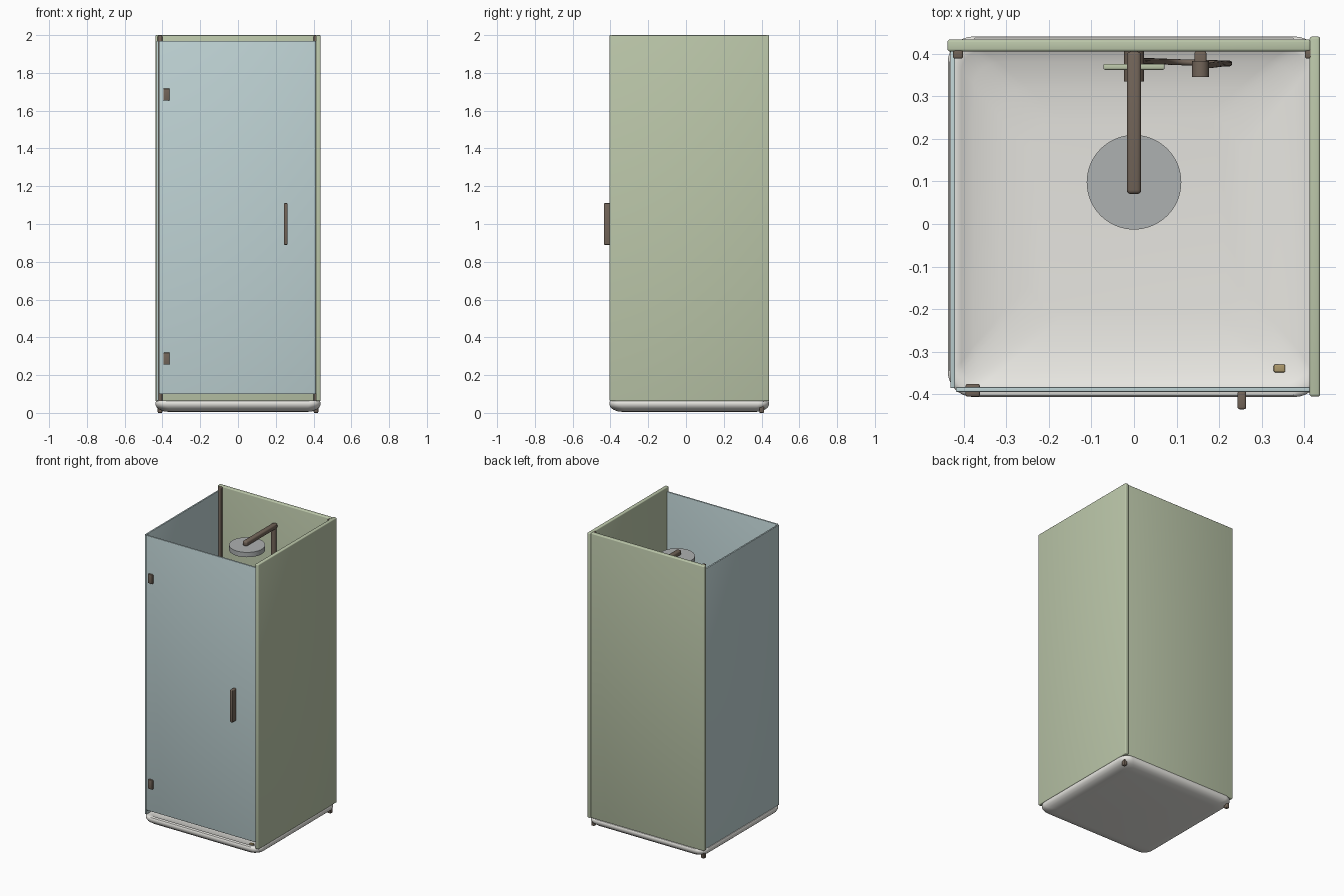
import bpy, bmesh, math
from mathutils import Vector

if "Cube" in bpy.data.objects:
    bpy.data.objects.remove(bpy.data.objects["Cube"])


def material(name, rgb):
    m = bpy.data.materials.new(name)
    m.diffuse_color = (*rgb, 1)
    m.use_nodes = True
    m.node_tree.nodes["Principled BSDF"].inputs["Base Color"].default_value = m.diffuse_color
    return m


GREEN = material("wall_green", (0.50, 0.57, 0.40))
GLASS = material("glass_blue", (0.52, 0.65, 0.66))
BRONZE = material("bronze", (0.17, 0.13, 0.10))
WHITE = material("tray_white", (0.80, 0.79, 0.75))
STEEL = material("steel", (0.42, 0.44, 0.44))
BRASS = material("brass", (0.42, 0.32, 0.15))


def finish(name, bm, mat):
    me = bpy.data.meshes.new(name)
    bmesh.ops.recalc_face_normals(bm, faces=bm.faces)
    bm.to_mesh(me)
    bm.free()
    ob = bpy.data.objects.new(name, me)
    bpy.context.collection.objects.link(ob)
    me.materials.append(mat)
    me.shade_smooth()
    me.set_sharp_from_angle(angle=math.radians(40))
    return ob


def box(name, lo, hi, mat, bevel=0.003):
    bm = bmesh.new()
    bmesh.ops.create_cube(bm, size=1)
    for v in bm.verts:
        v.co = Vector([(a + b) / 2 + c * (b - a) for a, b, c in zip(lo, hi, v.co)])
    bmesh.ops.bevel(bm, geom=bm.edges[:], offset=bevel, segments=3, profile=0.5, affect='EDGES')
    return finish(name, bm, mat)


def rod(name, a, b, r, mat, segs=32):
    a, b = Vector(a), Vector(b)
    bm = bmesh.new()
    bmesh.ops.create_cone(bm, cap_ends=True, segments=segs, radius1=r, radius2=r, depth=(b - a).length)
    rot = (b - a).to_track_quat('Z', 'Y')
    for v in bm.verts:
        v.co = rot @ v.co + (a + b) / 2
    return finish(name, bm, mat)


def tube(name, pts, r, mat):
    cu = bpy.data.curves.new(name, 'CURVE')
    cu.dimensions = '3D'
    cu.bevel_depth, cu.bevel_resolution, cu.use_fill_caps = r, 3, True
    sp = cu.splines.new('BEZIER')
    sp.bezier_points.add(len(pts) - 1)
    for p, co in zip(sp.bezier_points, pts):
        p.co = co
        p.handle_left_type = p.handle_right_type = 'AUTO'
    cu.materials.append(mat)
    ob = bpy.data.objects.new(name, cu)
    bpy.context.collection.objects.link(ob)
    return ob


# Shower tray: stacked rounded-rectangle loops (inset, corner radius, height)
def tray_loop(bm, inset, rad, z):
    hx, hy = 0.437 - inset, 0.423 - inset
    out = []
    for k, (sx, sy) in enumerate(((1, 1), (-1, 1), (-1, -1), (1, -1))):
        for i in range(9):
            t = math.pi / 2 * (k + i / 8)
            out.append(bm.verts.new((sx * (hx - rad) + rad * math.cos(t),
                                     0.017 + sy * (hy - rad) + rad * math.sin(t), z)))
    return out


bm = bmesh.new()
profile = [(0.075, 0.06, 0.005), (0.045, 0.06, 0.008), (0.02, 0.06, 0.018), (0.006, 0.06, 0.03),
           (0, 0.06, 0.043), (0, 0.06, 0.056), (0.004, 0.06, 0.063), (0.010, 0.06, 0.065),
           (0.024, 0.05, 0.065), (0.032, 0.05, 0.060), (0.06, 0.06, 0.047),
           (0.12, 0.07, 0.035), (0.19, 0.08, 0.027)]
loops = [tray_loop(bm, *p) for p in profile]
for a, b in zip(loops, loops[1:]):
    for i in range(len(a)):
        j = (i + 1) % len(a)
        bm.faces.new((a[i], a[j], b[j], b[i]))
bm.faces.new(loops[0][::-1])
bm.faces.new(loops[-1])
finish("shower_tray", bm, WHITE)

# Walls and glass
box("back_wall", (-0.438, 0.405, 0.062), (0.415, 0.433, 2.0), GREEN, 0.006)
box("right_wall", (0.412, -0.405, 0.062), (0.437, 0.44, 2.0), GREEN, 0.006)
box("glass_door", (-0.418, -0.394, 0.10), (0.412, -0.383, 1.97), GLASS, 0.002)
box("left_glass", (-0.431, -0.385, 0.065), (-0.420, 0.405, 1.97), GLASS, 0.002)

# Corner posts
for side, s in (("left", -1), ("right", 1)):
    x = 0.413 * s
    box(side + "_corner_post", (x - 0.012, 0.388, 0), (x + 0.012, 0.414, 1.998), BRONZE, 0.005)

# Door hardware
for part, z in (("lower", 0.287), ("upper", 1.685)):
    box(part + "_hinge", (-0.395, -0.405, z - 0.032), (-0.362, -0.375, z + 0.032), BRONZE, 0.004)
box("door_handle", (0.243, -0.435, 0.89), (0.263, -0.392, 1.11), BRONZE, 0.005)

# Rain shower column
rod("riser_pipe", (0, 0.386, 1.10), (0, 0.386, 1.855), 0.017, BRONZE)
box("shower_arm", (-0.017, 0.07, 1.828), (0.017, 0.405, 1.862), BRONZE, 0.010)
rod("rain_head", (0, 0.098, 1.795), (0, 0.098, 1.828), 0.111, STEEL, 64)

# Mixer
box("mixer_plate", (-0.072, 0.362, 1.02), (0.072, 0.376, 1.16), GREEN, 0.004)
rod("mixer_knob", (0, 0.335, 1.09), (0, 0.405, 1.09), 0.024, BRONZE)

# Hand shower and hose
box("hand_shower_bracket", (0.142, 0.365, 1.33), (0.170, 0.405, 1.37), BRONZE, 0.005)
rod("hand_shower_grip", (0.156, 0.368, 1.25), (0.156, 0.368, 1.46), 0.013, BRONZE)
rod("hand_shower_head", (0.156, 0.345, 1.45), (0.156, 0.382, 1.45), 0.020, BRONZE)
tube("shower_hose", [(0.01, 0.382, 1.05), (0.05, 0.382, 0.80), (0.13, 0.379, 0.66),
                     (0.212, 0.377, 0.80), (0.205, 0.376, 1.05), (0.156, 0.370, 1.26)], 0.007, BRONZE)

# Drain cover
box("drain_cover", (0.328, -0.348, 0.03), (0.355, -0.330, 0.055), BRASS, 0.003)
